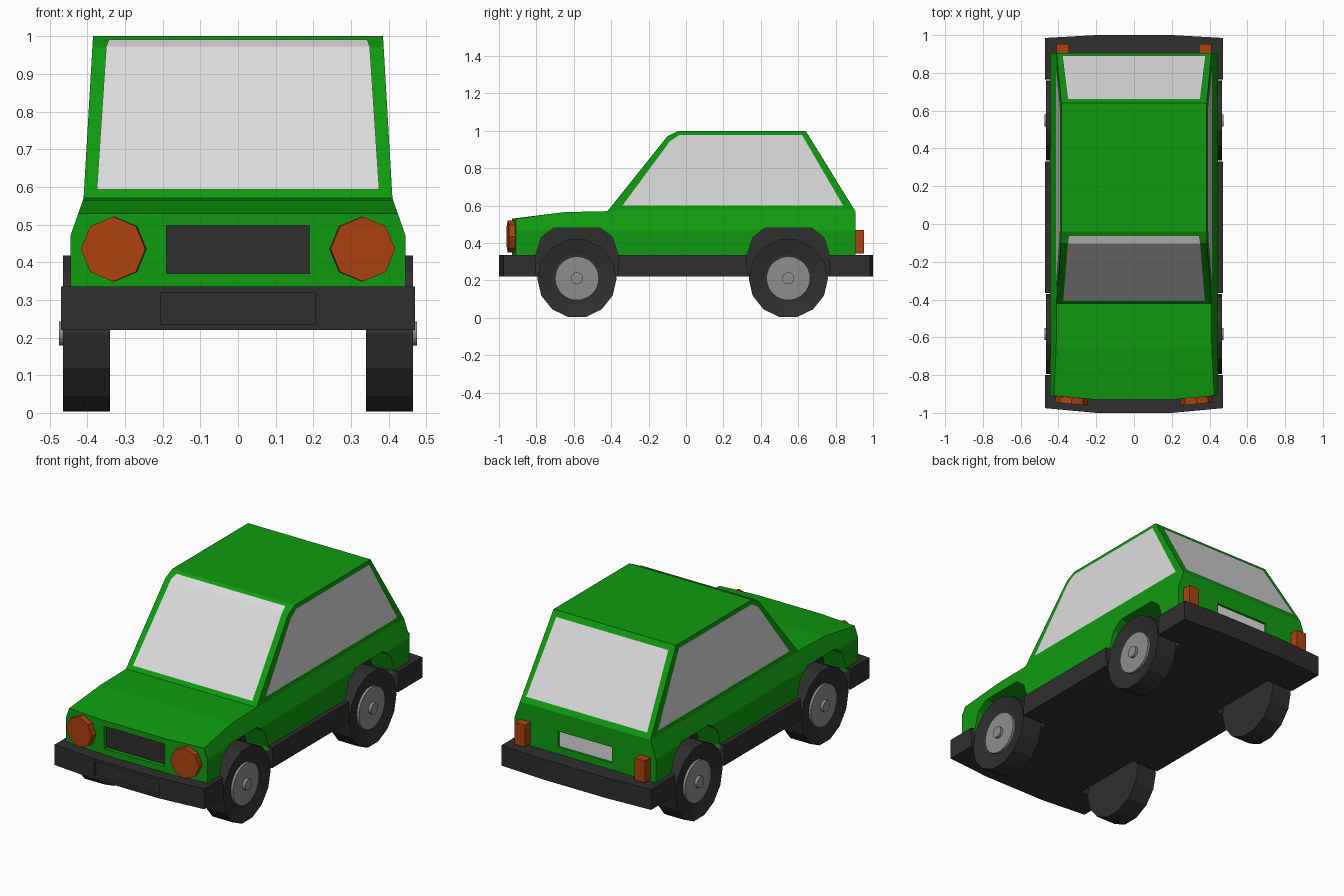
import bpy, bmesh, math
from mathutils import Matrix, Vector

if "Cube" in bpy.data.objects:
    bpy.data.objects.remove(bpy.data.objects["Cube"])


def material(name, col):
    m = bpy.data.materials.new(name)
    m.diffuse_color = (*col, 1)
    m.use_nodes = True
    m.node_tree.nodes["Principled BSDF"].inputs["Base Color"].default_value = m.diffuse_color
    return m


GREEN = material("green paint", (0.005, 0.33, 0.005))
DARK = material("dark rubber", (0.028, 0.028, 0.028))
GLASS = material("pale glass", (0.72, 0.72, 0.72))
ORANGE = material("orange lamp", (0.42, 0.055, 0.005))
GREY = material("grey rim", (0.27, 0.27, 0.27))


def finish(name, bm, mat):
    bmesh.ops.recalc_face_normals(bm, faces=bm.faces)
    me = bpy.data.meshes.new(name)
    bm.to_mesh(me)
    bm.free()
    me.materials.append(mat)
    ob = bpy.data.objects.new(name, me)
    bpy.context.collection.objects.link(ob)
    return ob


def prism_bm(pts, axis, a, b):
    """Extrude a 2D outline along the named axis from a to b."""
    place = {"x": lambda p, t: (t, p[0], p[1]),
             "y": lambda p, t: (p[0], t, p[1]),
             "z": lambda p, t: (p[0], p[1], t)}[axis]
    bm = bmesh.new()
    lo = [bm.verts.new(place(p, a)) for p in pts]
    hi = [bm.verts.new(place(p, b)) for p in pts]
    bm.faces.new(lo)
    bm.faces.new(hi)
    n = len(pts)
    for i in range(n):
        j = (i + 1) % n
        bm.faces.new((lo[i], lo[j], hi[j], hi[i]))
    return bm


def prism(name, pts, axis, a, b, mat):
    return finish(name, prism_bm(pts, axis, a, b), mat)


def rect(x0, x1, z0, z1):
    return [(x0, z0), (x1, z0), (x1, z1), (x0, z1)]


def plate(name, polys, mat):
    bm = bmesh.new()
    for poly in polys:
        bm.faces.new([bm.verts.new(p) for p in poly])
    me_ob = finish(name, bm, mat)
    return me_ob


def cylinder_bm(sides, r, x0, x1):
    bm = bmesh.new()
    bmesh.ops.create_cone(bm, cap_ends=True, segments=sides, radius1=r, radius2=r, depth=x1 - x0,
                          matrix=Matrix.Translation(((x0 + x1) / 2, 0, 0)) @ Matrix.Rotation(math.pi / 2, 4, "Y"))
    return bm


def cut(target, cutter):
    mod = target.modifiers.new("cut", "BOOLEAN")
    mod.operation = "DIFFERENCE"
    mod.solver = "EXACT"
    mod.object = cutter
    bpy.context.view_layer.objects.active = target
    bpy.ops.object.modifier_apply(modifier=mod.name)


def half_width(z):
    if z <= 0.47:
        return 0.445
    if z <= 0.57:
        return 0.445 - 0.35 * (z - 0.47)
    return 0.41 - 0.025 * (z - 0.57) / 0.43


# Body shell: side profile, sliced at the belt lines and tapered inward
profile = [(-0.93, 0.31), (-0.93, 0.53), (-0.65, 0.565), (-0.42, 0.57), (-0.10, 0.97),
           (-0.04, 1.0), (0.64, 1.0), (0.905, 0.57), (0.905, 0.31)]
bm = prism_bm(profile, "x", -1, 1)
for co, no in (((0, 0, 0.47), (0, 0, 1)), ((0, 0, 0.57), (0, 0, 1)),
               ((0.2, 0, 0), (1, 0, 0)), ((-0.2, 0, 0), (1, 0, 0))):
    bmesh.ops.bisect_plane(bm, geom=bm.verts[:] + bm.edges[:] + bm.faces[:], plane_co=co, plane_no=no, dist=1e-5)
for v in bm.verts:
    if abs(v.co.x) > 0.9:
        v.co.x = math.copysign(half_width(v.co.z), v.co.x)
        if v.co.y < -0.9:
            v.co.y += 0.02
body = finish("body", bm, GREEN)

# Bumper and sill tray with bowed ends
tray = prism("bumper_tray", [(-0.2, -1), (0.2, -1), (0.47, -0.975), (0.47, 0.985), (0.2, 1),
                             (-0.2, 1), (-0.47, 0.985), (-0.47, -0.975)], "z", 0.22, 0.336, DARK)

# Wheel arches, dark liners and wheels
cutters = []
for end, cy in (("front", -0.583), ("rear", 0.547)):
    arch = [(cy + y, z) for y, z in ((-0.212, 0.1), (-0.222, 0.33), (-0.19, 0.43), (-0.125, 0.48),
                                     (0.125, 0.48), (0.19, 0.43), (0.222, 0.33), (0.212, 0.1))]
    for side, s in (("right", 1), ("left", -1)):
        tag = end + "_" + side
        c = prism("arch_cutter", arch, "x", s * 0.3, s * 0.6, GREEN)
        cut(body, c)
        cut(tray, c)
        cutters.append(c)
        liner = [(y, max(z, 0.23)) for y, z in arch]
        prism("arch_liner_" + tag, liner, "x", s * 0.298, s * 0.304, DARK)

        bm = cylinder_bm(14, 0.212, 0.34, 0.465)
        bmesh.ops.recalc_face_normals(bm, faces=bm.faces)
        outer = [f for f in bm.faces if f.normal.x > 0.9]
        bmesh.ops.inset_individual(bm, faces=outer, thickness=0.08, depth=-0.02)
        parts = [finish("tyre_" + tag, bm, DARK),
                 finish("rim_" + tag, cylinder_bm(32, 0.117, 0.43, 0.459), GREY),
                 finish("hub_cap_" + tag, cylinder_bm(16, 0.032, 0.44, 0.475), GREY)]
        for p in parts:
            p.location = (0, cy, 0.211)
            if s < 0:
                p.rotation_euler.z = math.pi

# Recesses for grille, rear plate and front bumper slot
for target, outline, y0, y1 in ((body, rect(-0.19, 0.19, 0.37, 0.498), -1, -0.90),
                                (body, rect(-0.17, 0.17, 0.375, 0.465), 0.885, 1),
                                (tray, rect(-0.205, 0.205, 0.235, 0.32), -1.1, -0.98)):
    c = prism("recess_cutter", outline, "y", y0, y1, target.data.materials[0])
    cut(target, c)
    cutters.append(c)
for c in cutters:
    bpy.data.objects.remove(c)
prism("grille", rect(-0.19, 0.19, 0.37, 0.498), "y", -0.908, -0.899, DARK)
prism("rear_plate", rect(-0.17, 0.17, 0.375, 0.465), "y", 0.884, 0.892, GLASS)

# Windscreen, following the slope and the small roof bevel
def screen(z):
    return -0.42 + 0.8 * (z - 0.57) - 0.003


plate("windscreen", [
    [(-0.375, screen(0.59), 0.593), (0.375, screen(0.59), 0.593), (0.35, screen(0.97), 0.973), (-0.35, screen(0.97), 0.973)],
    [(-0.35, screen(0.97), 0.973), (0.35, screen(0.97), 0.973), (0.343, -0.063, 0.992), (-0.343, -0.063, 0.992)]], GLASS)

# Rear window
plate("rear_window", [[(-0.38, 0.892, 0.60), (0.38, 0.892, 0.60), (0.352, 0.662, 0.973), (-0.352, 0.662, 0.973)]], GLASS)

# Side windows, lights
window = [(-0.34, 0.60), (-0.085, 0.945), (-0.035, 0.978), (0.62, 0.978), (0.84, 0.60)]
for side, s in (("right", 1), ("left", -1)):
    plate("side_window_" + side, [[(s * (half_width(z) + 0.004), y, z) for y, z in window]], GLASS)
    prism("tail_light_" + side, rect(s * 0.345, s * 0.41, 0.345, 0.47), "y", 0.89, 0.953, ORANGE)
    octagon = [(0.086 * math.sin(a), 0.086 * math.cos(a)) for a in (i * math.pi / 4 for i in range(8))]
    lamp = prism("headlight_" + side, octagon, "y", -0.02, 0.02, ORANGE)
    lamp.location = (s * 0.33, -0.933, 0.435)
    lamp.rotation_euler.z = s * math.radians(5)
